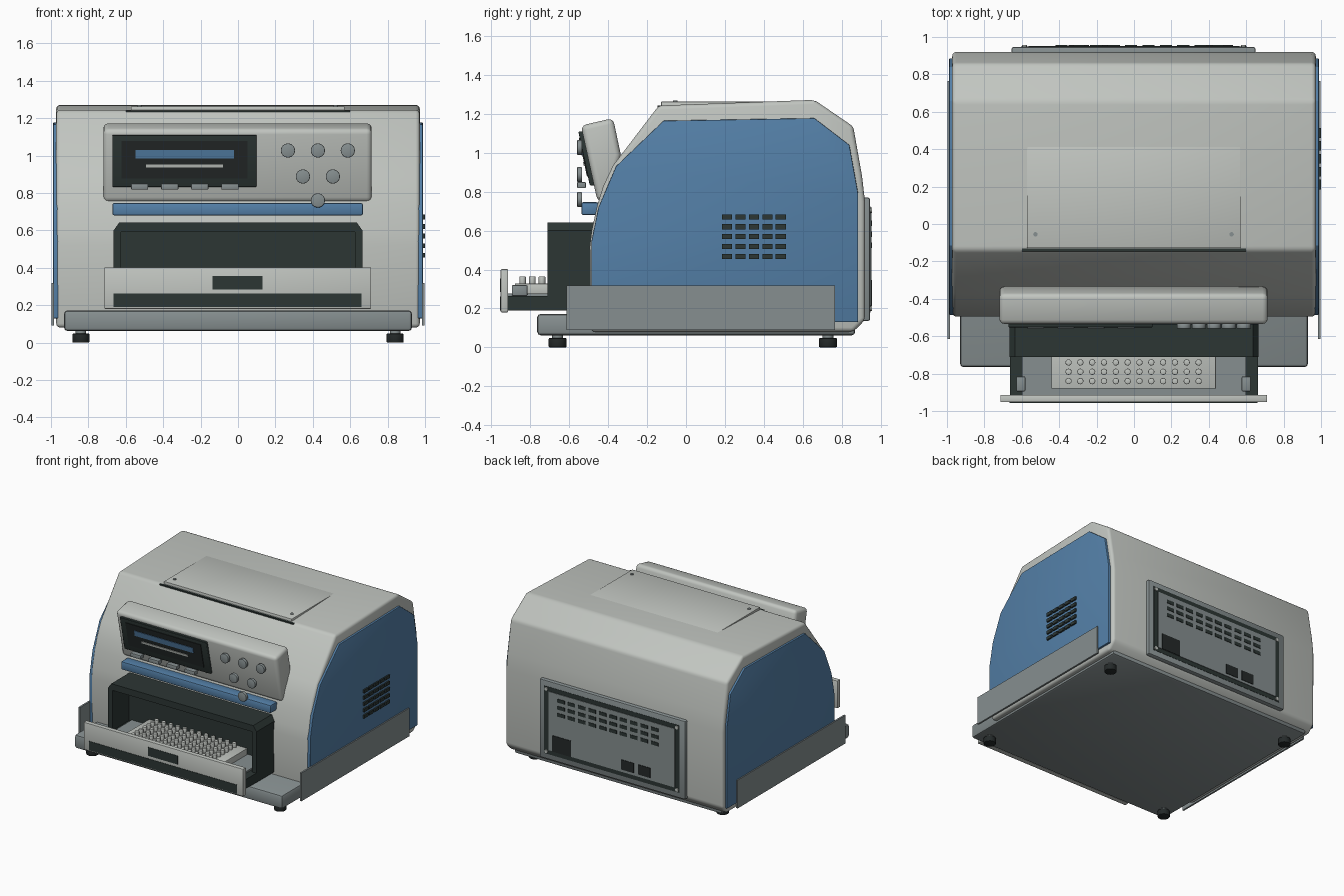
import bpy, bmesh, math
from mathutils import Matrix

if "Cube" in bpy.data.objects:
    bpy.data.objects.remove(bpy.data.objects["Cube"])


def material(name, rgb):
    m = bpy.data.materials.new(name)
    lin = [((c / 255 + 0.055) / 1.055) ** 2.4 for c in rgb]
    m.diffuse_color = (*lin, 1)
    m.use_nodes = True
    m.node_tree.nodes["Principled BSDF"].inputs["Base Color"].default_value = m.diffuse_color
    return m


LIGHT = material("light_grey", (193, 197, 192))
GREY = material("mid_grey", (134, 143, 144))
DARK = material("charcoal", (44, 54, 52))
BLACK = material("rubber_black", (36, 41, 41))
BLUE = material("blue", (84, 128, 168))


def finish(name, bm, mat, bevel=0.0, segs=3):
    bmesh.ops.recalc_face_normals(bm, faces=bm.faces)
    if bevel:
        edges = [e for e in bm.edges if e.calc_face_angle(0) > math.radians(35)]
        bmesh.ops.bevel(bm, geom=edges, offset=bevel, segments=segs,
                        profile=0.5, affect='EDGES', clamp_overlap=True)
    for f in bm.faces:
        f.smooth = True
    me = bpy.data.meshes.new(name)
    bm.to_mesh(me)
    bm.free()
    me.set_sharp_from_angle(angle=math.radians(32))
    me.materials.append(mat)
    ob = bpy.data.objects.new(name, me)
    bpy.context.collection.objects.link(ob)
    return ob


def prism(name, pts, axis, a, b, mat, bevel=0.0):
    """Extrude a (y,z) profile along x, or an (x,z) profile along y."""
    bm = bmesh.new()
    place = (lambda p, t: (t, p[0], p[1])) if axis == 'x' else (lambda p, t: (p[0], t, p[1]))
    ends = [[bm.verts.new(place(p, t)) for p in pts] for t in (a, b)]
    bm.faces.new(ends[0])
    bm.faces.new(ends[1][::-1])
    n = len(pts)
    for i in range(n):
        j = (i + 1) % n
        bm.faces.new((ends[0][i], ends[0][j], ends[1][j], ends[1][i]))
    return finish(name, bm, mat, bevel)


def boxes(name, items, mat, bevel=0.0):
    """Each item is (x0, x1, y0, y1, z0, z1)."""
    bm = bmesh.new()
    for x0, x1, y0, y1, z0, z1 in items:
        m = Matrix.Translation(((x0 + x1) / 2, (y0 + y1) / 2, (z0 + z1) / 2))
        m = m @ Matrix.Diagonal((x1 - x0, y1 - y0, z1 - z0, 1))
        bmesh.ops.create_cube(bm, size=1, matrix=m)
    return finish(name, bm, mat, bevel, 2)


def discs(name, centres, r, depth, mat, axis='z', sides=24, bevel=0.0):
    bm = bmesh.new()
    for c in centres:
        m = Matrix.Translation(c)
        if axis == 'y':
            m = m @ Matrix.Rotation(math.pi / 2, 4, 'X')
        bmesh.ops.create_cone(bm, cap_ends=True, segments=sides, radius1=r,
                              radius2=r, depth=depth, matrix=m)
    return finish(name, bm, mat, bevel, 2)


# Feet and base
corners = [(x, y) for x in (-0.84, 0.84) for y in (-0.66, 0.73)]
discs("feet", [(x, y, 0.024) for x, y in corners], 0.046, 0.048, BLACK, bevel=0.005)
discs("foot_stems", [(x, y, 0.055) for x, y in corners], 0.028, 0.04, GREY)
boxes("base", [(-0.93, 0.93, -0.765, 0.87, 0.062, 0.172)], GREY, 0.018)

# Main shell
shell = [(-0.49, 0.08), (-0.495, 0.52), (-0.485, 0.60), (-0.455, 0.735), (-0.425, 0.83),
         (-0.375, 0.935), (-0.14, 1.243), (0.66, 1.272), (0.86, 1.135), (0.905, 0.88),
         (0.92, 0.75), (0.92, 0.14), (0.86, 0.08)]
prism("shell", shell, 'x', -0.972, 0.972, LIGHT, 0.022)

# Blue side panels and grey skirt plates
side = [(-0.487, 0.13), (-0.487, 0.54), (-0.45, 0.72), (-0.36, 0.93), (-0.115, 1.165),
        (0.66, 1.178), (0.84, 1.04), (0.885, 0.79), (0.885, 0.13)]
for s, label in ((-1, "left"), (1, "right")):
    prism(label + "_side_panel", side, 'x', s * 0.96, s * 0.988, BLUE, 0.004)
    boxes(label + "_skirt", [(*sorted((s * 0.984, s * 0.998)), -0.615, 0.765, 0.09, 0.318)], GREY)
boxes("side_vents", [(0.98, 1.0, 0.185 + 0.069 * i, 0.237 + 0.069 * i,
                      0.454 + 0.051 * j, 0.480 + 0.051 * j)
                     for i in range(5) for j in range(5)], DARK)

# Top lid with front seam and screws
boxes("lid", [(-0.573, 0.57, -0.128, 0.42, 1.2, 1.263)], LIGHT, 0.003)
boxes("lid_seam", [(-0.6, 0.6, -0.147, -0.128, 1.21, 1.242)], DARK)
discs("lid_screws", [(x, -0.055, 1.264) for x in (-0.527, 0.522)], 0.012, 0.01, GREY, sides=12)

# Tilted control console
console = [(-0.54, 1.14), (-0.375, 1.178), (-0.335, 0.99), (-0.40, 0.75), (-0.455, 0.75)]
prism("console", console, 'x', -0.72, 0.715, LIGHT, 0.03)


def on_console(name, x0, x1, z0, z1, lift, mat, bevel=0.0):
    def face(z):
        return -0.538 + (1.14 - z) * 0.213
    pts = [(face(z0) - lift, z0), (face(z1) - lift, z1),
           (face(z1) + 0.015, z1), (face(z0) + 0.015, z0)]
    prism(name, pts, 'x', x0, x1, mat, bevel)


on_console("display_frame", -0.672, 0.10, 0.832, 1.11, 0.022, DARK, 0.006)
on_console("display_screen", -0.622, 0.05, 0.878, 1.077, 0.027, BLACK)
on_console("display_blue_bar", -0.548, -0.022, 0.985, 1.03, 0.032, BLUE)
on_console("display_light_bar", -0.493, -0.08, 0.935, 0.952, 0.032, LIGHT)
boxes("display_keys", [(-0.572 + 0.161 * i, -0.48 + 0.161 * i, -0.56, -0.515, 0.818, 0.85)
                       for i in range(4)], GREY, 0.005)
keys = [(0.267, 1.027), (0.427, 1.027), (0.587, 1.027), (0.347, 0.888), (0.507, 0.888), (0.427, 0.76)]
discs("round_buttons", [(x, -0.547, z) for x, z in keys], 0.038, 0.026, GREY, 'y', bevel=0.004)
boxes("blue_trim", [(-0.672, 0.668, -0.538, -0.45, 0.68, 0.746)], BLUE, 0.01)

# Hood around the drawer opening
hood = [(-0.665, 0.19), (-0.665, 0.60), (-0.635, 0.642), (0.635, 0.642), (0.665, 0.60), (0.665, 0.19),
        (0.625, 0.19), (0.625, 0.59), (-0.625, 0.59), (-0.625, 0.19)]
prism("drawer_hood", hood, 'y', -0.712, -0.47, DARK)
boxes("opening_back", [(-0.63, 0.63, -0.502, -0.47, 0.19, 0.60)], DARK)

# Drawer with sample plate
boxes("drawer", [(-0.662, 0.662, -0.92, -0.48, 0.19, 0.265)], DARK)
boxes("drawer_floor", [(-0.60, 0.60, -0.916, -0.50, 0.255, 0.278)], GREY)
boxes("drawer_clips", [(x - 0.024, x + 0.024, -0.895, -0.815, 0.265, 0.32) for x in (-0.605, 0.6)], GREY, 0.006)
boxes("sample_plate", [(-0.442, 0.438, -0.88, -0.505, 0.27, 0.328)], LIGHT, 0.004)
discs("sample_wells", [(-0.35 + 0.0632 * i, -0.84 + 0.05 * j, 0.342)
                       for i in range(12) for j in range(7)], 0.017, 0.045, LIGHT, sides=12, bevel=0.004)
boxes("drawer_front", [(-0.715, 0.712, -0.953, -0.914, 0.18, 0.402)], LIGHT, 0.005)
boxes("drawer_front_insets", [(-0.665, 0.66, -0.956, -0.95, 0.19, 0.262),
                              (-0.135, 0.13, -0.956, -0.95, 0.285, 0.355)], DARK)

# Rear service panel
boxes("rear_frame", [(-0.655, 0.65, 0.88, 0.947, 0.135, 0.77)], GREY, 0.012)
boxes("rear_gasket", [(-0.605, 0.605, 0.94, 0.949, 0.18, 0.725)], DARK)
boxes("rear_plate", [(-0.565, 0.565, 0.94, 0.953, 0.215, 0.69)], GREY)
boxes("rear_vents", [(-0.42 + 0.093 * i, -0.355 + 0.093 * i, 0.95, 0.957, z, z + 0.028)
                     for i in range(10) for z in (0.51, 0.567, 0.624)], DARK)
boxes("rear_sockets", [(0.36, 0.53, 0.95, 0.957, 0.215, 0.345),
                       (-0.20, -0.09, 0.95, 0.957, 0.235, 0.315),
                       (-0.35, -0.24, 0.95, 0.957, 0.235, 0.315)], BLACK)
discs("rear_screws", [(x, 0.951, z) for x in (-0.585, 0.585) for z in (0.2, 0.705)],
      0.014, 0.01, LIGHT, 'y', 12)
